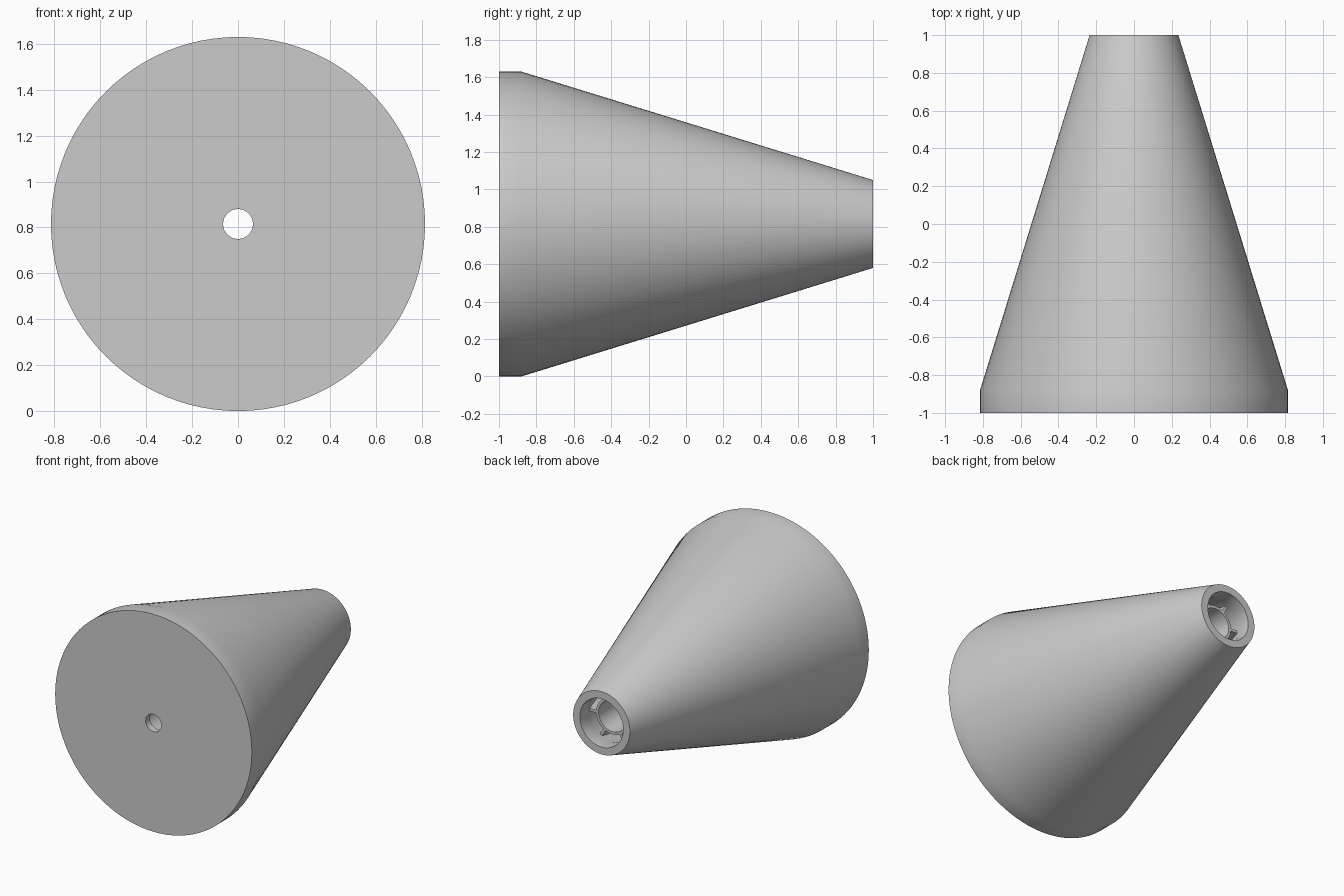
import bpy
import bmesh
import math
from mathutils import Matrix, Vector

if "Cube" in bpy.data.objects:
    bpy.data.objects.remove(bpy.data.objects["Cube"], do_unlink=True)

R = 0.815  # largest radius, also the height of the axis
SEGMENTS = 96
RIBS = 6

grey = bpy.data.materials.new("light_grey")
grey.use_nodes = True
grey.diffuse_color = (0.6, 0.6, 0.6, 1)
grey.node_tree.nodes["Principled BSDF"].inputs["Base Color"].default_value = (0.6, 0.6, 0.6, 1)


def finish(name, bm, smooth=True):
    bmesh.ops.remove_doubles(bm, verts=bm.verts, dist=1e-5)
    bmesh.ops.recalc_face_normals(bm, faces=bm.faces)
    mesh = bpy.data.meshes.new(name)
    bm.to_mesh(mesh)
    bm.free()
    mesh.materials.append(grey)
    obj = bpy.data.objects.new(name, mesh)
    bpy.context.collection.objects.link(obj)
    obj.location.z = R
    if smooth:
        bpy.ops.object.select_all(action="DESELECT")
        obj.select_set(True)
        bpy.context.view_layer.objects.active = obj
        bpy.ops.object.shade_smooth_by_angle(angle=math.radians(30))
    return obj


def revolve(name, profile):
    """Turn a closed (radius, y) outline about the y axis."""
    bm = bmesh.new()
    verts = [bm.verts.new((r, y, 0)) for r, y in profile]
    edges = [bm.edges.new((verts[i - 1], verts[i])) for i in range(len(verts))]
    bmesh.ops.spin(bm, geom=verts + edges, cent=(0, 0, 0), axis=(0, 1, 0),
                   angle=math.tau, steps=SEGMENTS)
    return finish(name, bm)


# Hollow cone with a short straight rim and a closed front
revolve("cone_shell", [
    (0.065, -1), (R, -1), (R, -0.88), (0.235, 1),
    (0.18, 1), (0.18, 0.9), (0.76, -0.9), (0.76, -0.95), (0.065, -0.95)])

# Inner tube, set back from the open end
revolve("inner_tube", [(0.115, -0.95), (0.135, -0.95), (0.135, 0.87), (0.115, 0.87)])

# Ribs from the tube to the cone wall
bm = bmesh.new()
outline = [(0.125, -0.95), (0.77, -0.95), (0.77, -0.9), (0.2, 0.87), (0.125, 0.87)]
for i in range(RIBS):
    face = bm.faces.new([bm.verts.new((r, y, -0.01)) for r, y in outline])
    solid = bmesh.ops.extrude_face_region(bm, geom=[face])["geom"]
    top = [g for g in solid if isinstance(g, bmesh.types.BMVert)]
    bmesh.ops.translate(bm, verts=top, vec=Vector((0, 0, 0.02)))
    bmesh.ops.rotate(bm, verts=list(face.verts) + top, cent=(0, 0, 0),
                     matrix=Matrix.Rotation(math.tau * i / RIBS, 3, "Y"))
finish("inner_ribs", bm, smooth=False)
